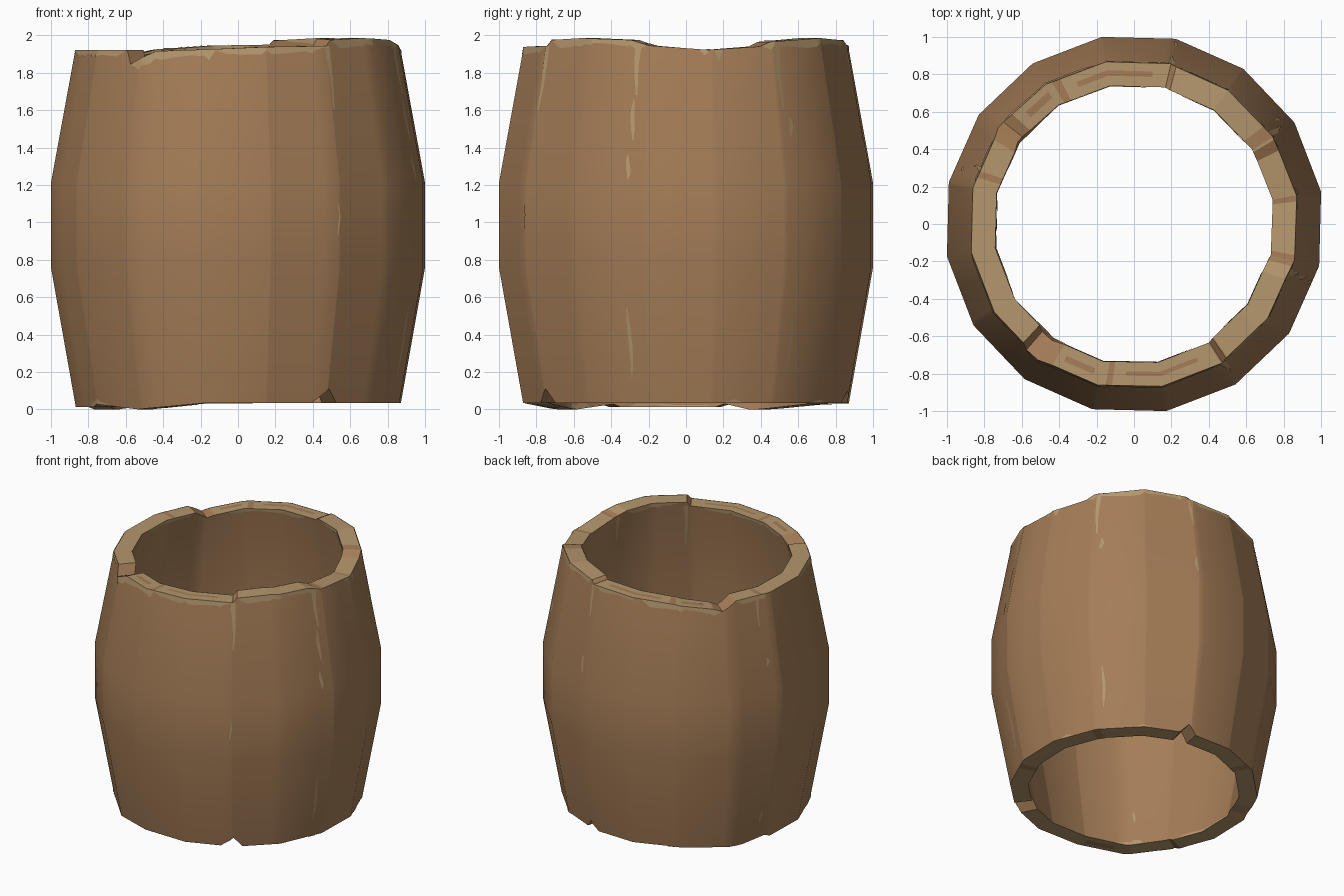
import bpy, math

if "Cube" in bpy.data.objects:
    bpy.data.objects.remove(bpy.data.objects["Cube"])

SIDES, OFFSET, WALL = 16, 9.8, 0.13
STEP = 360 / SIDES

# broken rim heights: (angle in degrees, z)
TOP = [(-57.5, 1.943), (-55.5, 1.975), (-40, 1.985), (-20, 1.975), (-13, 1.945), (8, 1.922),
       (27, 1.94), (31, 1.965), (55, 1.985), (75, 1.972), (77, 1.95), (100, 1.945),
       (120, 1.925), (138, 1.88), (142, 1.86), (149, 1.92), (200, 1.92), (227, 1.92),
       (229.5, 1.845), (240, 1.915), (260, 1.925), (280, 1.938)]
BOTTOM = [(-63, .035), (-57, .11), (-53, .033), (0, .035), (72, .035), (76, .10), (80, .033),
          (120, .03), (149, 0), (153, 0), (164, .03), (168, .012), (208, .012),
          (211, .028), (232, 0), (258, .033)]


def lerp_table(table, x):
    for (x0, y0), (x1, y1) in zip(table, table[1:]):
        if x0 <= x <= x1:
            return y0 + (y1 - y0) * (x - x0) / (x1 - x0)
    return table[0][1] if x < table[0][0] else table[-1][1]


def height(table, a):
    a = (a - table[0][0]) % 360 + table[0][0]
    return lerp_table(table + [(table[0][0] + 360, table[0][1])], a)


def point(a, z, depth=0.0):
    """Point on the 16-sided bulging wall, depth measured inward."""
    r = lerp_table([(0, .878), (.03, .883), (.76, 1.015), (1.21, 1.015), (1.92, .883), (2, .872)], z) - depth
    d = (a - OFFSET) % STEP - STEP / 2
    r *= math.cos(math.radians(STEP / 2)) / math.cos(math.radians(d))
    t = math.radians(a)
    return (r * math.cos(t), r * math.sin(t), z)


def material(name, rgb):
    m = bpy.data.materials.new(name)
    m.diffuse_color = (*rgb, 1)
    m.use_nodes = True
    m.node_tree.nodes["Principled BSDF"].inputs["Base Color"].default_value = m.diffuse_color
    return m


BROWN = material("brown_wood", (.375, .205, .095))
LIGHT = material("worn_light_wood", (.46, .31, .155))


def make(name, verts, faces, mats, index=None, smooth=None):
    me = bpy.data.meshes.new(name)
    me.from_pydata(verts, [], faces)
    for m in mats:
        me.materials.append(m)
    for i, p in enumerate(me.polygons):
        p.material_index = index[i] if index else 0
        p.use_smooth = smooth[i] if smooth else False
    ob = bpy.data.objects.new(name, me)
    bpy.context.collection.objects.link(ob)
    return ob


# ---- barrel wall: a closed loop of cross-sections
cols = sorted({round((OFFSET + i * STEP) % 360, 2) for i in range(SIDES)}
              | {round(a % 360, 2) for a, _ in TOP + BOTTOM})
verts, faces, index, smooth = [], [], [], []
for a in cols:
    zs = [height(BOTTOM, a), .76, 1.21, height(TOP, a)]
    verts += [point(a, z) for z in zs] + [point(a, z, WALL) for z in reversed(zs)]
n = len(cols)
for i in range(n):
    j = (i + 1) % n
    arc = math.radians((cols[j] - cols[i]) % 360) * .85
    for k in range(8):
        l = (k + 1) % 8
        faces.append((i * 8 + k, j * 8 + k, j * 8 + l, i * 8 + l))
        rim = k in (3, 7)
        steep = abs(verts[i * 8 + k][2] - verts[j * 8 + k][2]) / arc > .3
        index.append(1 if rim and not steep else 0)
        smooth.append(not rim)
make("barrel_wall", verts, faces, [BROWN, LIGHT], index, smooth)


class Patches:
    """Collects thin painted strips into one object."""
    def __init__(self):
        self.v, self.f, self.s = [], [], []

    def strip(self, left, right, smooth=True):
        b = len(self.v)
        for p, q in zip(left, right):
            self.v += [p, q]
        for i in range(len(left) - 1):
            self.f.append((b + 2 * i, b + 2 * i + 1, b + 2 * i + 3, b + 2 * i + 2))
            self.s.append(smooth)


def angles(a0, a1, n=4):
    """Even samples plus any wall corners and rim breaks in between."""
    keys = [OFFSET + i * STEP for i in range(-16, 32)] + [a + o for a, _ in TOP + BOTTOM for o in (0, 360)]
    return sorted({round(a0 + (a1 - a0) * i / n, 2) for i in range(n + 1)}
                  | {round(k, 2) for k in keys if a0 < k < a1})


# ---- worn streaks running down the joints: angle, low z, high z, width in degrees, depth
streaks = Patches()
OUT, IN = -.003, WALL + .003
for a, z0, z1, w, d in [
        (-57, 1.6, 1.942, 2.2, OUT), (-58, .93, 1.1, .5, OUT),
        (-17, 1.68, 1.955, 2.4, OUT), (-17.5, 1.44, 1.66, 1.5, OUT), (-18.3, 1.23, 1.36, 1.4, OUT),
        (-18.8, .17, .55, 1.3, OUT), (33.5, 1.6, 1.96, 2.2, OUT), (36, 1.46, 1.56, 1.6, OUT),
        (36.5, .2, .5, 1.4, OUT), (77, 1.72, 1.945, 2.2, OUT), (77, 1.3, 1.43, 1.3, OUT),
        (160, 1.7, 1.915, 1.6, OUT), (162, 1.4, 1.46, 1.2, OUT), (161, .15, .25, 1.2, OUT),
        (-55, 1.62, 1.95, 2.2, IN), (-15, 1.75, 1.94, 2, IN), (230, .2, .3, 1.5, IN)]:
    left, right = [], []
    top_end = z1 > 1.9
    for i in range(7):
        t = i / 6
        z = z0 + (z1 - z0) * t
        half = w / 2 * (.25 + .75 * t if top_end else .25 + .75 * math.sin(math.pi * t))
        c = a + .3 * math.sin(5 * t + a)
        left.append(point(c - half, z, d))
        right.append(point(c + half, z, d))
    streaks.strip(left, right) if d < 0 else streaks.strip(right, left)
make("worn_streaks", streaks.v, streaks.f, [LIGHT], None, streaks.s)

# ---- worn edges following the broken rims: start, end, thickness, rim table, depth
edges = Patches()
for a0, a1, h, table, d in [
        (190, 226, .03, TOP, OUT), (230, 262, .045, TOP, OUT), (262, 302, .03, TOP, OUT),
        (-55, -14, .035, TOP, OUT), (5, 8, .05, TOP, OUT), (10, 13, .05, TOP, OUT),
        (28, 74, .035, TOP, OUT), (78, 100, .025, TOP, OUT), (104, 141, .035, TOP, OUT),
        (149, 165, .03, TOP, OUT), (-50, -20, .03, TOP, IN), (35, 70, .025, TOP, IN),
        (85, 130, .025, TOP, IN), (240, 295, .025, TOP, IN), (150, 185, .02, TOP, IN),
        (205, 218, -.025, BOTTOM, OUT), (14, 20, -.025, BOTTOM, OUT), (50, 58, -.02, BOTTOM, OUT),
        (168, 205, -.015, BOTTOM, IN), (225, 240, -.03, BOTTOM, IN)]:
    upper, lower = [], []
    seq = angles(a0, a1, max(2, int((a1 - a0) / 4)))
    for i, a in enumerate(seq):
        z = height(table, a)
        wobble = .2 if i in (0, len(seq) - 1) else 1 + .35 * math.sin(a * 1.7)
        upper.append(point(a, z, d))
        lower.append(point(a, z - h * wobble, d))
    flip = (h < 0) != (d > 0)
    edges.strip(lower, upper) if flip else edges.strip(upper, lower)
make("worn_rim_edges", edges.v, edges.f, [LIGHT], None, edges.s)

# ---- dark grain marks and joints on the rims: start, end, inner and outer fraction of the wall
marks = Patches()
for a0, a1, t0, t1, table in [
        (260, 262.2, 0, 1, TOP), (243, 255, .4, .65, TOP), (267, 295, .4, .58, TOP),
        (75, 77.2, 0, 1, TOP), (83, 112, .42, .65, TOP), (117, 120, 0, 1, TOP),
        (123, 134, .4, .7, TOP), (161, 163.5, 0, 1, TOP), (-15, -11, 0, 1, TOP),
        (8, 10, 0, 1, TOP), (32, 37, 0, 1, TOP), (-58, -55, 0, 1, TOP),
        (30, 34, 0, 1, BOTTOM), (-20, -16, 0, 1, BOTTOM), (116, 120, 0, 1, BOTTOM),
        (240, 255, .3, .7, BOTTOM), (300, 302, 0, 1, BOTTOM)]:
    off = .003 if table is TOP else -.003
    inner, outer = [], []
    for a in angles(a0, a1):
        z = height(table, a)
        for lst, t in ((inner, t0), (outer, t1)):
            x, y, _ = point(a, z, WALL * (1 - t))
            lst.append((x, y, max(0, z + off)))
    marks.strip(inner, outer, False) if off > 0 else marks.strip(outer, inner, False)
make("rim_grain_marks", marks.v, marks.f, [BROWN], None, marks.s)
